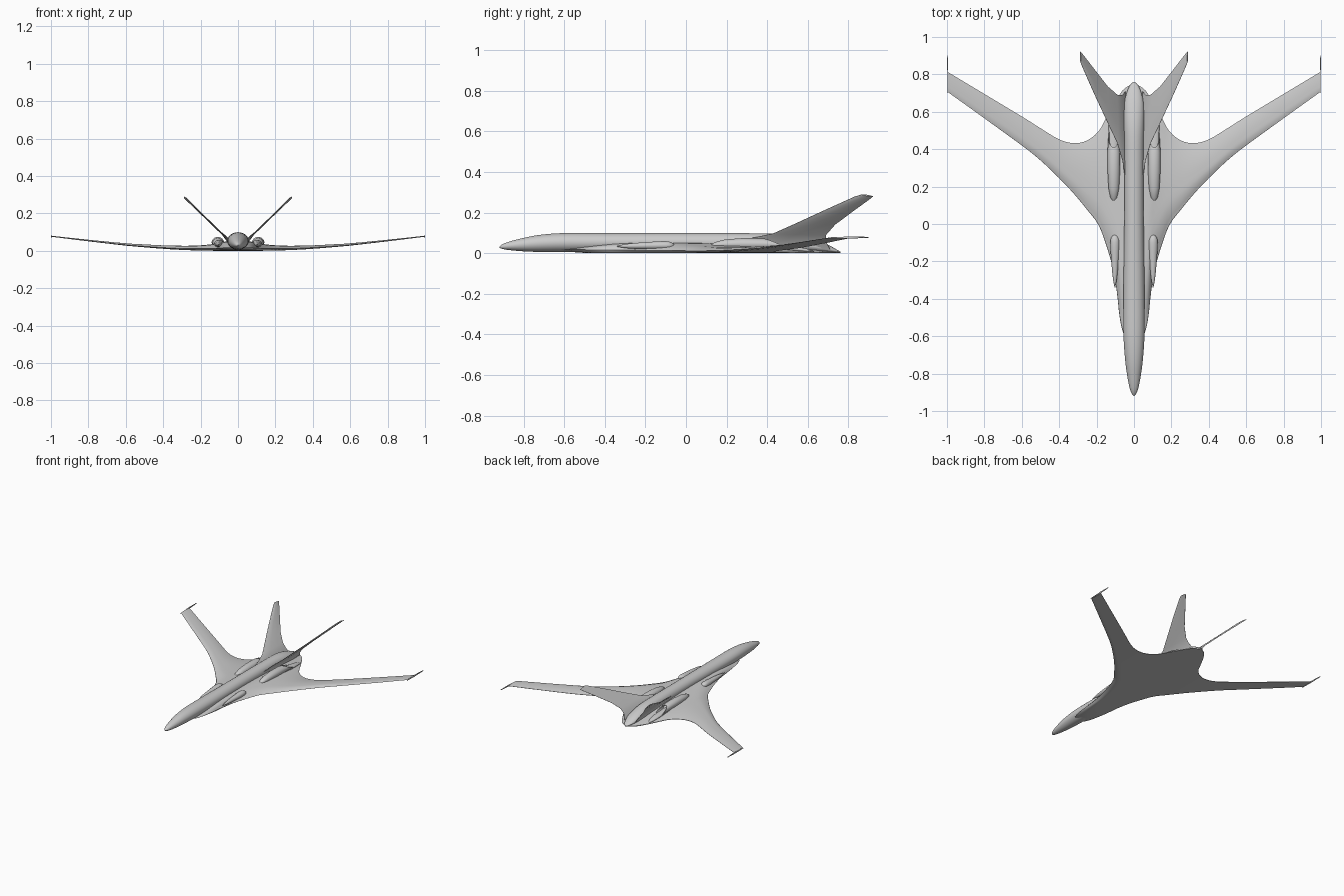
import bpy, math

grey = bpy.data.materials.new("light_grey")
grey.diffuse_color = (0.6, 0.6, 0.6, 1)


def loft(name, rows, closed=True, caps=False, mirror=False, thickness=0.0):
    """Skin a list of equally long point rows."""
    n = len(rows[0])
    verts = [p for row in rows for p in row]
    faces = []
    for i in range(len(rows) - 1):
        for j in range(n if closed else n - 1):
            k = (j + 1) % n
            faces.append((i * n + j, i * n + k, (i + 1) * n + k, (i + 1) * n + j))
    if caps:
        faces.append(tuple(reversed(range(n))))
        faces.append(tuple(range(len(verts) - n, len(verts))))
    mesh = bpy.data.meshes.new(name)
    mesh.from_pydata(verts, [], faces)
    mesh.materials.append(grey)
    ob = bpy.data.objects.new(name, mesh)
    bpy.context.collection.objects.link(ob)
    bpy.context.view_layer.objects.active = ob
    ob.select_set(True)
    bpy.ops.object.mode_set(mode='EDIT')
    bpy.ops.mesh.select_all(action='SELECT')
    bpy.ops.mesh.remove_doubles(threshold=0.0002)
    bpy.ops.mesh.normals_make_consistent(inside=False)
    bpy.ops.object.mode_set(mode='OBJECT')
    bpy.ops.object.shade_smooth_by_angle(angle=math.radians(35))
    ob.select_set(False)
    if thickness:
        mod = ob.modifiers.new("thickness", 'SOLIDIFY')
        mod.thickness, mod.offset = thickness, 0
    if mirror:
        ob.modifiers.new("mirror", 'MIRROR')
    return ob


def spline(table, steps):
    """Catmull-Rom interpolation of table rows."""
    out = []
    for i in range(len(table) - 1):
        p0, p1, p2 = table[max(i - 1, 0)], table[i], table[i + 1]
        p3 = table[min(i + 2, len(table) - 1)]
        for s in range(steps):
            t = s / steps
            out.append(tuple(0.5 * (2 * b + (c - a) * t + (2 * a - 5 * b + 4 * c - d) * t * t
                                    + (3 * b - a - 3 * c + d) * t ** 3)
                             for a, b, c, d in zip(p0, p1, p2, p3)))
    return out + [table[-1]]


def ring(y, x, z, rx, rz, n=32, slant=0.0):
    """Ellipse across the length; slant moves its upper part forward."""
    pts = []
    for i in range(n):
        a = 2 * math.pi * i / n
        pts.append((x + rx * math.cos(a), y - slant * math.sin(a), z + rz * math.sin(a)))
    return pts


# Fuselage: y, half width, centre height, half height
body = [(-0.92, 0.001, 0.030, 0.001), (-0.905, 0.013, 0.032, 0.011), (-0.87, 0.025, 0.036, 0.021),
        (-0.80, 0.038, 0.042, 0.033), (-0.72, 0.048, 0.048, 0.042), (-0.60, 0.056, 0.052, 0.047),
        (-0.40, 0.057, 0.052, 0.047), (0.0, 0.052, 0.052, 0.047), (0.40, 0.052, 0.050, 0.047),
        (0.54, 0.054, 0.046, 0.042), (0.64, 0.052, 0.033, 0.031), (0.70, 0.040, 0.021, 0.020),
        (0.74, 0.023, 0.010, 0.009), (0.76, 0.004, 0.004, 0.003)]
loft("fuselage", [ring(y, 0, z, rx, rz) for y, rx, z, rz in spline(body, 3)], caps=True)

# Blended wing: x, leading y, trailing y, lower height, thickness
wing = [(0.0, -0.66, 0.755, 0.0, 0.052), (0.05, -0.60, 0.725, 0.0, 0.050),
        (0.075, -0.51, 0.695, 0.0, 0.048), (0.092, -0.36, 0.67, 0.0, 0.045),
        (0.115, -0.23, 0.63, 0.0, 0.040), (0.15, -0.11, 0.565, 0.001, 0.033),
        (0.19, -0.005, 0.495, 0.002, 0.028), (0.25, 0.075, 0.447, 0.003, 0.024),
        (0.32, 0.16, 0.432, 0.006, 0.021), (0.40, 0.245, 0.452, 0.011, 0.018),
        (0.50, 0.34, 0.512, 0.019, 0.015), (0.60, 0.42, 0.575, 0.028, 0.012),
        (0.80, 0.565, 0.695, 0.051, 0.008), (0.995, 0.705, 0.812, 0.075, 0.005)]


def section(x, le, te, z, t, n=18):
    top, low = [], []
    for i in range(n + 1):
        u = 0.5 - 0.5 * math.cos(math.pi * i / n)
        f = math.sqrt(min(1, u / 0.22)) * (1 - max(0, (u - 0.4) / 0.6) ** 2 * 0.92)
        nose = 0.35 * t * max(0, 1 - u / 0.15) ** 2
        y = le + (te - le) * u
        top.append((x, y, z + max(t * f, nose) + 0.001 * u))
        low.append((x, y, z + nose))
    return top + low[:0:-1]


right = spline(wing, 3)
left = [(-r[0],) + r[1:] for r in right[:0:-1]]
loft("blended_wing", [section(*r) for r in left + right], caps=True)

# Wing-tip fences
fence = [[(0.996, 0.705, 0.076), (0.996, 0.70, 0.073)],
         [(0.996, 0.81, 0.083), (0.996, 0.80, 0.071)],
         [(0.998, 0.90, 0.080), (0.998, 0.90, 0.076)]]
loft("wingtip_fence", fence, closed=False, mirror=True, thickness=0.004)

# Canted tail fins: matching points on leading and trailing edges
lead = [(0.045, 0.23, 0.060), (0.062, 0.34, 0.078), (0.088, 0.43, 0.097),
        (0.14, 0.54, 0.146), (0.21, 0.69, 0.215), (0.272, 0.83, 0.278), (0.286, 0.865, 0.289)]
trail = [(0.045, 0.71, 0.018), (0.062, 0.69, 0.055), (0.088, 0.69, 0.090),
         (0.14, 0.735, 0.141), (0.21, 0.825, 0.208), (0.272, 0.905, 0.266), (0.287, 0.922, 0.280)]
fin = []
for a, b in zip(lead, trail):
    mid = [tuple(p + (q - p) * u for p, q in zip(a, b)) for u in (0, 0.12, 0.4, 0.75, 1)]
    half = [0.0006, 0.003, 0.0045, 0.0025, 0.0006]
    k = 0.707
    outer = [(p[0] + h * k, p[1], p[2] - h * k) for p, h in zip(mid, half)]
    inner = [(p[0] - h * k, p[1], p[2] + h * k) for p, h in zip(mid, half)]
    fin.append(outer + inner[::-1])
loft("tail_fin", fin, caps=True, mirror=True)

# Rear engine humps, ending in a slanted, recessed exhaust
hump = [(0.12, 0.003, 0.036, 0.002, 0), (0.14, 0.018, 0.039, 0.014, 0),
        (0.19, 0.028, 0.043, 0.024, 0), (0.28, 0.033, 0.045, 0.029, 0),
        (0.38, 0.033, 0.045, 0.028, 0), (0.47, 0.031, 0.040, 0.025, 0.06),
        (0.468, 0.027, 0.040, 0.021, 0.06), (0.40, 0.024, 0.040, 0.018, 0.02)]
loft("engine_nacelle", [ring(y, 0.108, z, rx, rz, 24, s) for y, rx, z, rz, s in hump],
     caps=True, mirror=True)

# Exhaust fairings blending back to the trailing edge
trough = [(0.40, 0.026, 0.026, 0.015), (0.52, 0.026, 0.022, 0.013),
          (0.59, 0.018, 0.015, 0.009), (0.63, 0.003, 0.008, 0.002)]
loft("exhaust_fairing", [ring(y, 0.11, z, rx, rz, 20) for y, rx, z, rz in trough],
     caps=True, mirror=True)

# Forward shoulder blisters
blister = [(-0.34, 0.002, 0.034, 0.002), (-0.28, 0.012, 0.035, 0.012), (-0.18, 0.021, 0.037, 0.018),
           (-0.10, 0.025, 0.038, 0.021), (-0.07, 0.018, 0.037, 0.015), (-0.055, 0.003, 0.036, 0.003)]
loft("shoulder_blister", [ring(y, 0.102, z, rx, rz, 20) for y, rx, z, rz in spline(blister, 3)],
     caps=True, mirror=True)
